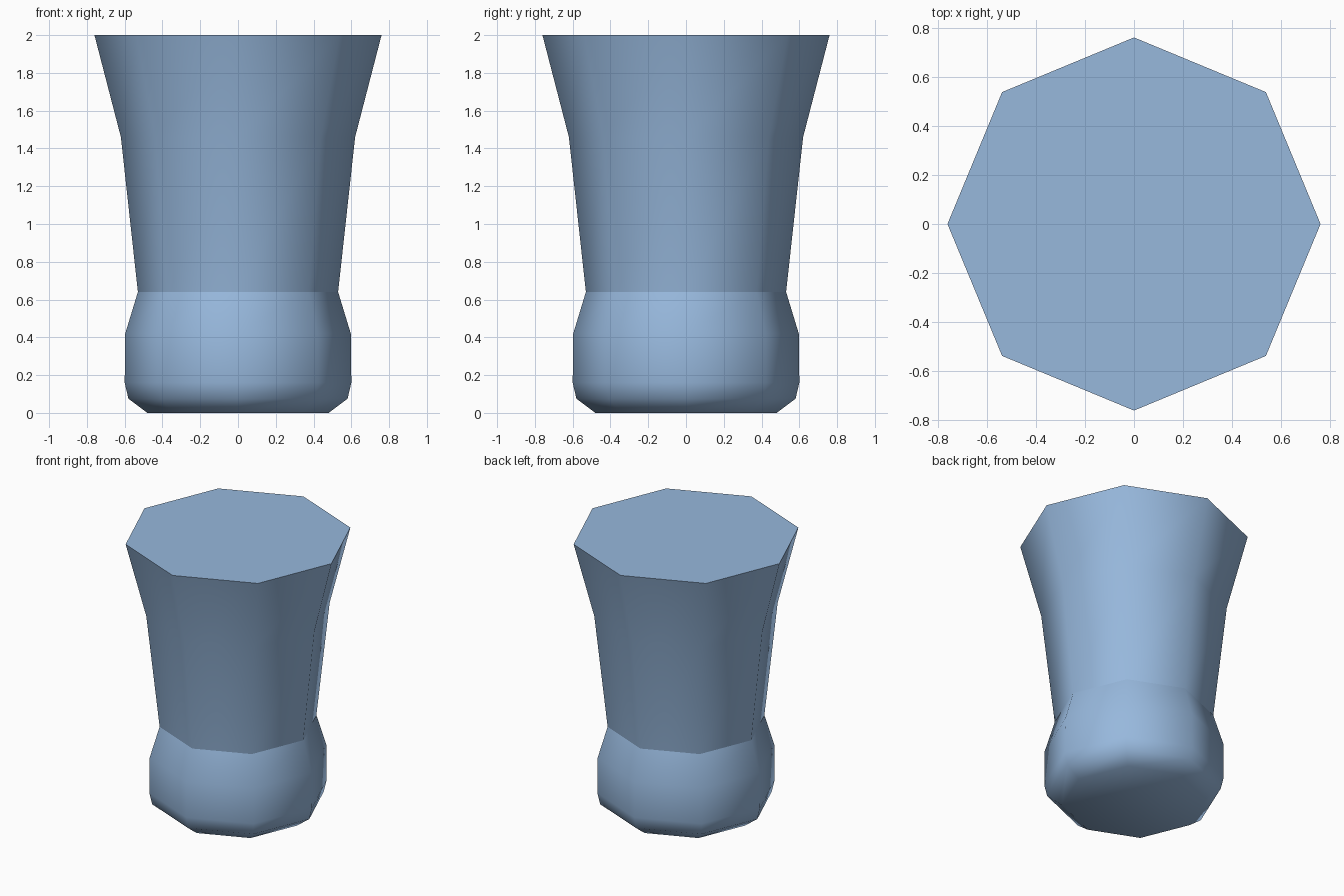
import bpy, bmesh, math

if "Cube" in bpy.data.objects:
    bpy.data.objects.remove(bpy.data.objects["Cube"])

SIDES = 8
# radius, height
PROFILE = [(0.48, 0.0), (0.58, 0.075), (0.60, 0.16), (0.597, 0.42),
           (0.53, 0.64), (0.62, 1.46), (0.76, 2.0)]
SHARP_RINGS = (4, 6)  # neck crease and top rim

mat = bpy.data.materials.new("soft blue")
mat.diffuse_color = (0.31, 0.48, 0.72, 1.0)
mat.use_nodes = True
mat.node_tree.nodes["Principled BSDF"].inputs["Base Color"].default_value = mat.diffuse_color

# Octagonal turned body, capped at both ends
bm = bmesh.new()
rings = []
for r, z in PROFILE:
    rings.append([bm.verts.new((r * math.cos(2 * math.pi * i / SIDES),
                                r * math.sin(2 * math.pi * i / SIDES), z))
                  for i in range(SIDES)])
for low, high in zip(rings, rings[1:]):
    for i in range(SIDES):
        j = (i + 1) % SIDES
        bm.faces.new((low[i], low[j], high[j], high[i]))
bm.faces.new(rings[0][::-1])
bm.faces.new(rings[-1])

# Smooth shading, with creases at the neck and rim
for f in bm.faces:
    f.smooth = True
for k in SHARP_RINGS:
    for i in range(SIDES):
        bm.edges.get((rings[k][i], rings[k][(i + 1) % SIDES])).smooth = False

mesh = bpy.data.meshes.new("flared_body")
bm.to_mesh(mesh)
bm.free()
mesh.materials.append(mat)
body = bpy.data.objects.new("flared_body", mesh)
bpy.context.collection.objects.link(body)
